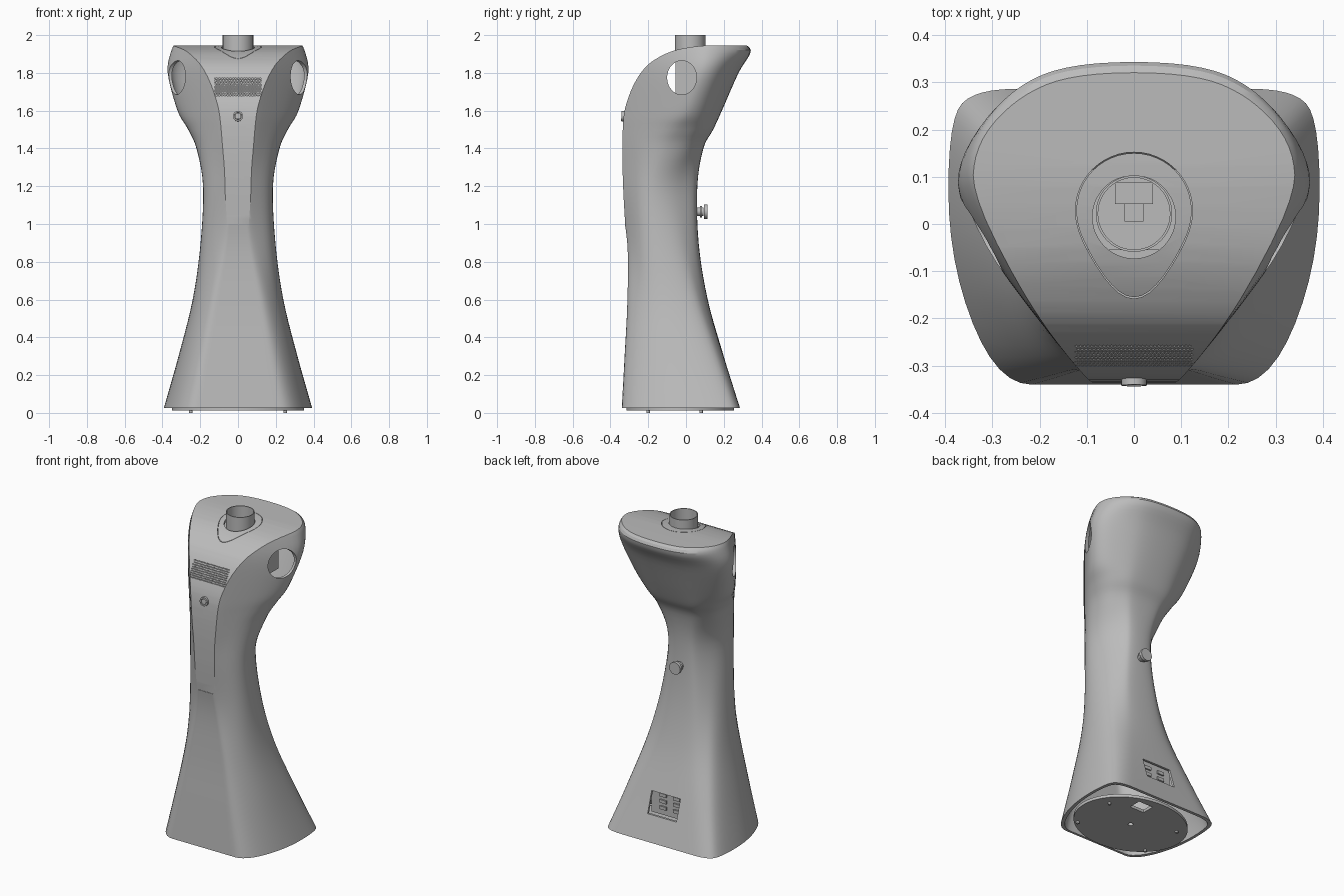
import bpy, bmesh, math
from mathutils import Matrix, Vector

cube = bpy.data.objects.get("Cube")
if cube:
    bpy.data.objects.remove(cube, do_unlink=True)

grey = bpy.data.materials.new("satin_grey")
grey.use_nodes = True
colour = (0.5, 0.5, 0.5, 1)
grey.diffuse_color = colour
for node in grey.node_tree.nodes:
    if node.type == "BSDF_PRINCIPLED":
        node.inputs["Base Color"].default_value = colour
        node.inputs["Roughness"].default_value = 0.6


def finish(name, bm):
    bmesh.ops.recalc_face_normals(bm, faces=bm.faces)
    mesh = bpy.data.meshes.new(name)
    bm.to_mesh(mesh)
    bm.free()
    mesh.materials.append(grey)
    obj = bpy.data.objects.new(name, mesh)
    bpy.context.collection.objects.link(obj)
    return obj


def loft(name, rings, wrap=False):
    """Skin closed rings; cap the ends, or join last to first."""
    bm = bmesh.new()
    loops = [[bm.verts.new(p) for p in ring] for ring in rings]
    pairs = list(zip(loops, loops[1:]))
    if wrap:
        pairs.append((loops[-1], loops[0]))
    else:
        bm.faces.new(loops[0])
        bm.faces.new(loops[-1])
    for a, b in pairs:
        for i in range(len(a)):
            j = (i + 1) % len(a)
            bm.faces.new((a[i], a[j], b[j], b[i]))
    return finish(name, bm)


def rods(name, centres, axis, radius, depth, sides=32):
    bm = bmesh.new()
    turn = Vector((0, 0, 1)).rotation_difference(Vector(axis)).to_matrix().to_4x4()
    for c in centres:
        bmesh.ops.create_cone(bm, cap_ends=True, segments=sides, radius1=radius,
                              radius2=radius, depth=depth, matrix=Matrix.Translation(c) @ turn)
    return finish(name, bm)


def boxes(name, centres, size):
    bm = bmesh.new()
    for c in centres:
        bmesh.ops.create_cube(bm, size=1, matrix=Matrix.Translation(c) @ Matrix.Diagonal((*size, 1)))
    return finish(name, bm)


def boolean(obj, cutter, operation="DIFFERENCE"):
    cutter.hide_render = True
    mod = obj.modifiers.new("cut", "BOOLEAN")
    mod.operation, mod.solver, mod.object = operation, "EXACT", cutter
    bpy.context.view_layer.update()
    graph = bpy.context.evaluated_depsgraph_get()
    mesh = bpy.data.meshes.new_from_object(obj.evaluated_get(graph))
    obj.modifiers.clear()
    obj.data = mesh
    bpy.data.objects.remove(cutter, do_unlink=True)


def through(points, steps):
    """Smooth curve through tuples of any length."""
    out = []
    for i in range(len(points) - 1):
        a, b = points[max(i - 1, 0)], points[i]
        c, d = points[i + 1], points[min(i + 2, len(points) - 1)]
        for s in range(steps):
            t = s / steps
            out.append(tuple(
                q + t * (r - p) / 2 + t * t * (p - 2.5 * q + 2 * r - s4 / 2)
                + t ** 3 * (1.5 * (q - r) + (s4 - p) / 2)
                for p, q, r, s4 in zip(a, b, c, d)))
    return out + [tuple(points[-1])]


def rounded(control, steps=6):
    """Closed curve touching the middle of every control edge."""
    out = []
    for i, b in enumerate(control):
        a, c = control[i - 1], control[(i + 1) % len(control)]
        p, q = (a + b) / 2, (b + c) / 2
        for s in range(steps):
            t = s / steps
            out.append(p * (1 - t) ** 2 + b * 2 * t * (1 - t) + q * t * t)
    return out


# Body sections: height, front half-width, front y, half-width, side y range,
# back half-width, back y, rounding of the back
SECTIONS = [
    (.025, .29, -.34, .393, -.08, .225, .335, .286, 0),
    (.3, .22, -.325, .315, -.13, .14, .24, .2, .005),
    (.6, .15, -.31, .24, -.17, .04, .16, .115, .015),
    (.9, .08, -.311, .198, -.22, -.05, .12, .067, .015),
    (1.2, .045, -.355, .185, -.235, -.1, .1, .06, .02),
    (1.4, .065, -.36, .22, -.18, -.01, .13, .092, .015),
    (1.5, .075, -.36, .264, -.12, .04, .17, .144, .02),
    (1.6, .08, -.36, .32, -.05, .075, .2, .19, .03),
    (1.8, .08, -.36, .372, .02, .14, .26, .278, .05),
    (1.92, .08, -.36, .352, .04, .17, .26, .343, .055),
    (1.97, .08, -.36, .32, .04, .15, .23, .265, .045),
]
# Side profile of the front panel sweeping over into the flat top (y, z)
PANEL = [(-.322, 1), (-.333, 1.2), (-.337, 1.4), (-.33, 1.57), (-.305, 1.67), (-.265, 1.76),
         (-.21, 1.835), (-.14, 1.885), (-.05, 1.922), (.08, 1.943), (.2, 1.946)]


def shell_solid(name, inset=0.0):
    rings = []
    for n, (z, xf, yf, w, y1, y2, xb, yb, drop) in enumerate(through(SECTIONS, 5)):
        if inset and n == 0:
            z = 0
        xf, w, xb = xf - inset, w - inset, xb - inset
        yf, y1, y2, yb = yf + inset, y1 + inset, y2 - inset / 2, yb - inset
        half = [(xf / 2, yf), (xf, yf), (w, y1), (w, y2), (xb, yb - drop), (xb / 2, yb)]
        control = [Vector((x, y, z)) for x, y in half]
        control += [Vector((-x, y, z)) for x, y in reversed(half)]
        rings.append(rounded(control))
    solid = loft(name, rings)
    profile = [(y + inset, z - inset) for y, z in through(PANEL, 3)]
    profile = [(-.5, -.1), (-.5, .9)] + profile + [(.5, 1.946 - inset), (.5, -.1)]
    boolean(solid, loft("panel_cutter", [[(x, y, z) for y, z in profile] for x in (-.6, .6)]), "INTERSECT")
    return solid


def circle(r, z, cy, rx=None, n=48):
    return [((rx or r) * math.cos(math.tau * i / n), cy + r * math.sin(math.tau * i / n), z)
            for i in range(n)]


def teardrop(r, z):
    ring = []
    for i in range(48):
        c, s = math.cos(math.tau * i / 48), math.sin(math.tau * i / 48)
        ring.append((r * c, .028 + r * s * (1 + .5 * max(0, -s) ** 3), z))
    return ring


# Hollow body
body = shell_solid("body_shell")
boolean(body, shell_solid("cavity", .014))

# Round side openings, seen straight through the head
opening = [[(x, -.022 + .078 * math.cos(math.tau * i / 40), 1.775 + .09 * math.sin(math.tau * i / 40))
            for i in range(40)] for x in (-.6, .6)]
boolean(body, loft("side_cutter", opening))

# Neck opening, teardrop seam, connector opening
boolean(body, rods("neck_cutter", [(0, .015, 1.93)], (0, 0, 1), .088, .2, 48))
boolean(body, loft("seam_cutter", [teardrop(.124, 1.8), teardrop(.124, 2.1),
                                   teardrop(.122, 2.1), teardrop(.122, 1.8)], wrap=True))
boolean(body, boxes("connector_cutter", [(0, .22, .24)], (.2, .2, .13)))

# Speaker grille holes
holes = [((col - 14.5) * .0083 + (row % 2 - .5) * .004, -.28, 1.681 + row * .0112)
         for row in range(9) for col in range(30)]
boolean(body, rods("grille_cutter", holes, (0, 1, 0), .0032, .14, 6))

# Neck tube with its inner mount
tube = loft("neck_tube", [circle(.081, 1.88, .022), circle(.081, 2, .022),
                          circle(.076, 2, .022), circle(.076, 1.88, .022)], wrap=True)
floor = rods("neck_floor", [(0, .022, 1.893)], (0, 0, 1), .078, .01)
boxes("neck_bracket", [(0, .065, 1.91)], (.08, .045, .03))
boxes("neck_socket", [(0, .025, 1.905)], (.04, .04, .03))

# Inner head frame
boxes("head_frame", [(0, .03, 1.77)], (.4, .17, .22))

# Front button: a raised ring around a lower cap, leaning back with the panel
button = [loft("button_ring", [circle(r, z, 0, n=32) for r, z in
                               ((.027, 0), (.027, .016), (.019, .016), (.019, 0))], wrap=True),
          loft("button_cap", [circle(.016, z, 0, n=32) for z in (0, .014)])]
for part in button:
    part.data.transform(Matrix.Translation((0, -.326, 1.57)) @ Matrix.Rotation(math.radians(86), 4, "X"))

# Rear knob
knob = [rods("knob_stem", [(0, .068, 1.065)], (0, 1, 0), .022, .05),
        rods("knob_collar", [(0, .08, 1.065)], (0, 1, 0), .03, .012),
        rods("knob_head", [(0, .104, 1.065)], (0, 1, 0), .038, .018)]

# Rear connector panel
boxes("connector_plate", [(0, .16, .24)], (.25, .01, .17))
boxes("connector_sockets", [(x, .168, z) for x in (-.055, .04) for z in (.2, .24, .28)], (.045, .012, .02))

# Base plate and feet
base = loft("base_plate", [circle(.285, z, -.03, .35, 64) for z in (.012, .03)])
boolean(base, boxes("cable_cutter", [(.08, .16, .02)], (.1, .08, .1)))
boolean(base, rods("drain_cutter", [(0, -.03, .02)], (0, 0, 1), .015, .1, 24))
feet = rods("feet", [(x, y, .008) for x in (-.25, .25) for y in (-.2, .08)], (0, 0, 1), .009, .016, 16)

# Smooth shading with sharp edges kept
bpy.ops.object.select_all(action="DESELECT")
for obj in [body, tube, floor, base, feet] + button + knob:
    obj.select_set(True)
bpy.context.view_layer.objects.active = body
bpy.ops.object.shade_smooth_by_angle(angle=math.radians(25))
